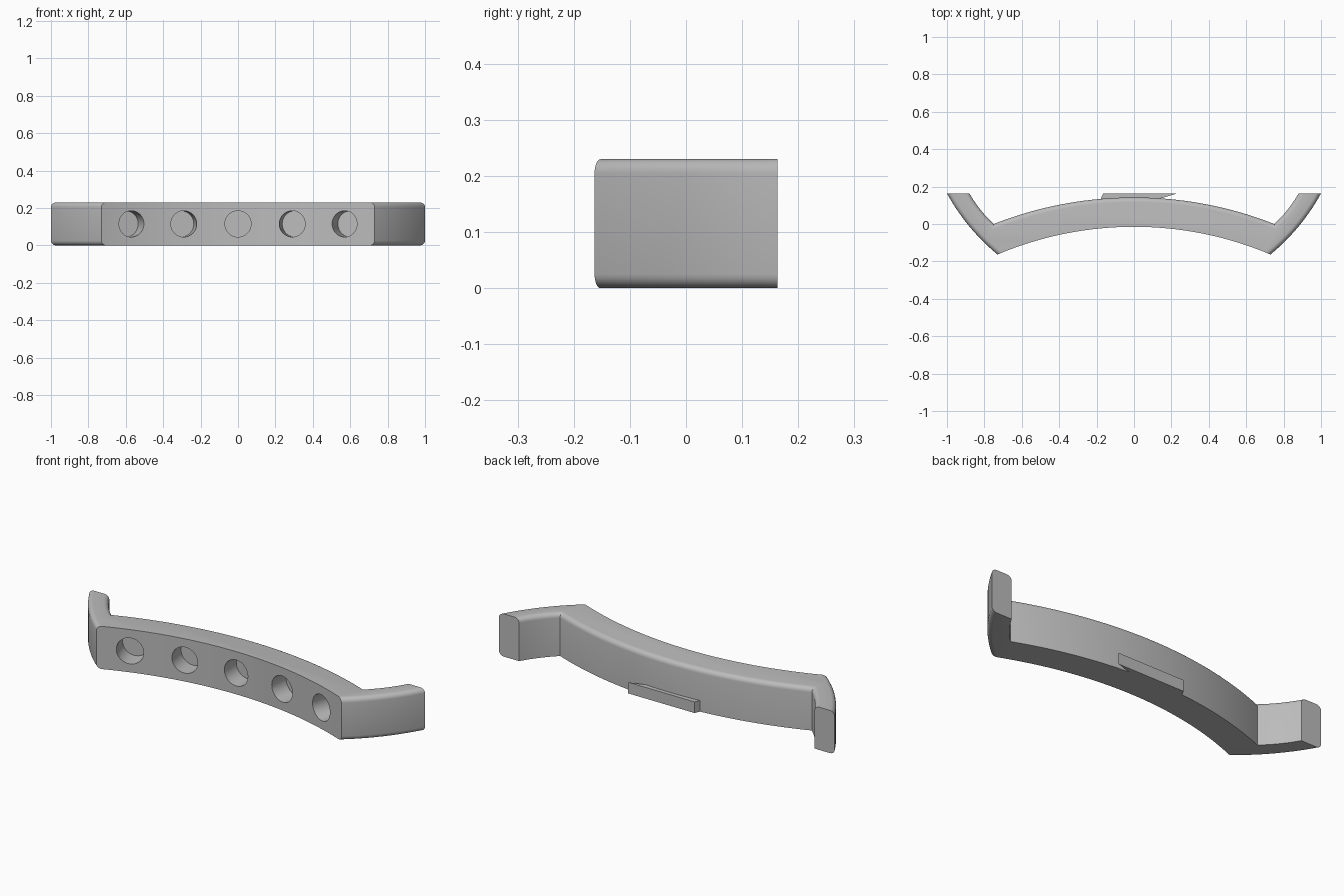
import bpy, bmesh, math
from mathutils import Vector, Matrix

cube = bpy.data.objects.get("Cube")
if cube:
    bpy.data.objects.remove(cube)

HEIGHT = 0.23
FILLET = 0.025

grey = bpy.data.materials.new("plain grey")
grey.use_nodes = True
grey.diffuse_color = (0.5, 0.5, 0.5, 1)
grey.node_tree.nodes["Principled BSDF"].inputs["Base Color"].default_value = (0.5, 0.5, 0.5, 1)


def arc(a, b, bulge, steps):
    """Points of a circular arc from a to b, bulging to the right of travel."""
    a, b = Vector(a), Vector(b)
    half = (b - a).length / 2
    along = (b - a).normalized()
    side = Vector((along.y, -along.x))
    radius = (half ** 2 + bulge ** 2) / (2 * abs(bulge))
    sign = math.copysign(1, bulge)
    centre = (a + b) / 2 + side * (bulge - sign * radius)
    sweep = math.asin(half / radius)
    pts = []
    for i in range(steps + 1):
        t = sweep * (2 * i / steps - 1)
        pts.append(centre + along * radius * math.sin(t) + side * sign * radius * math.cos(t))
    return pts


def extrude(name, outline, height, fillet_rule=None):
    """Upright prism over a plan outline, rounding the edges the rule picks."""
    bm = bmesh.new()
    base = bm.faces.new([bm.verts.new((p.x, p.y, 0)) for p in outline])
    grown = bmesh.ops.extrude_face_region(bm, geom=[base])
    top = [v for v in grown["geom"] if isinstance(v, bmesh.types.BMVert)]
    bmesh.ops.translate(bm, verts=top, vec=(0, 0, height))
    bmesh.ops.recalc_face_normals(bm, faces=bm.faces)
    if fillet_rule:
        edges = [e for e in bm.edges if fillet_rule(e)]
        bmesh.ops.bevel(bm, geom=edges, offset=FILLET, offset_type='OFFSET',
                        segments=5, profile=0.5, affect='EDGES')
    mesh = bpy.data.meshes.new(name)
    bm.to_mesh(mesh)
    bm.free()
    obj = bpy.data.objects.new(name, mesh)
    bpy.context.collection.objects.link(obj)
    mesh.materials.append(grey)
    return obj


# Plan outline: concave front, swept wings, convex back
front = arc((-0.73, -0.163), (0.73, -0.163), -0.148, 40)
wing_outer = arc((0.73, -0.163), (1, 0.163), 0.02, 10)
wing_inner = arc((0.88, 0.163), (0.75, 0), -0.008, 6)
back = arc((0.75, 0), (-0.75, 0), 0.142, 40)


def mirrored(pts):
    return [Vector((-p.x, p.y)) for p in reversed(pts)]


outline = (front + wing_outer[1:] + wing_inner + back[1:]
           + mirrored(wing_inner)[1:] + mirrored(wing_outer)[:-1])


def on_path(edge, path):
    ends = [Vector((abs(v.co.x), v.co.y)) for v in edge.verts]
    return all(any((e - Vector((abs(p.x), p.y))).length < 1e-4 for p in path) for e in ends)


def rounded(edge):
    # Wing outsides are rounded above and below, the back only above
    a, b = (v.co for v in edge.verts)
    if abs(a.z - b.z) > 1e-4:
        return False
    if on_path(edge, wing_outer):
        return True
    return a.z > HEIGHT / 2 and (on_path(edge, wing_inner) or on_path(edge, back))


bar = extrude("curved_bar", outline, HEIGHT, rounded)

# Blind round holes, each square to the concave front
sagitta = 0.148
radius = (0.73 ** 2 + sagitta ** 2) / (2 * sagitta)
centre = Vector((0, -0.015 - radius, 0.115))
bm = bmesh.new()
for x in (-0.57, -0.29, 0, 0.29, 0.57):
    angle = math.asin(x / radius)
    place = (Matrix.Translation(centre) @ Matrix.Rotation(-angle, 4, 'Z')
             @ Matrix.Translation((0, radius, 0)) @ Matrix.Rotation(math.pi / 2, 4, 'X'))
    bmesh.ops.create_cone(bm, cap_ends=True, segments=40, radius1=0.07, radius2=0.07,
                          depth=0.2, matrix=place)
cutter_mesh = bpy.data.meshes.new("hole_cutter")
bm.to_mesh(cutter_mesh)
bm.free()
cutter_mesh.materials.append(grey)
cutter = bpy.data.objects.new("hole_cutter", cutter_mesh)
cutter.hide_render = True
bpy.context.collection.objects.link(cutter)

cut = bar.modifiers.new("holes", 'BOOLEAN')
cut.operation = 'DIFFERENCE'
cut.solver = 'EXACT'
cut.object = cutter
bpy.ops.object.select_all(action='DESELECT')
bpy.context.view_layer.objects.active = bar
bar.select_set(True)
bpy.ops.object.modifier_apply(modifier=cut.name)
bpy.data.objects.remove(cutter)
bpy.ops.object.shade_smooth_by_angle(angle=math.radians(30))

# Low slanted tab along the bottom of the back
tab_plan = [(-0.18, 0.13), (0.12, 0.13), (0.23, 0.163), (-0.165, 0.163)]
extrude("back_tab", [Vector(p) for p in tab_plan], 0.06)
